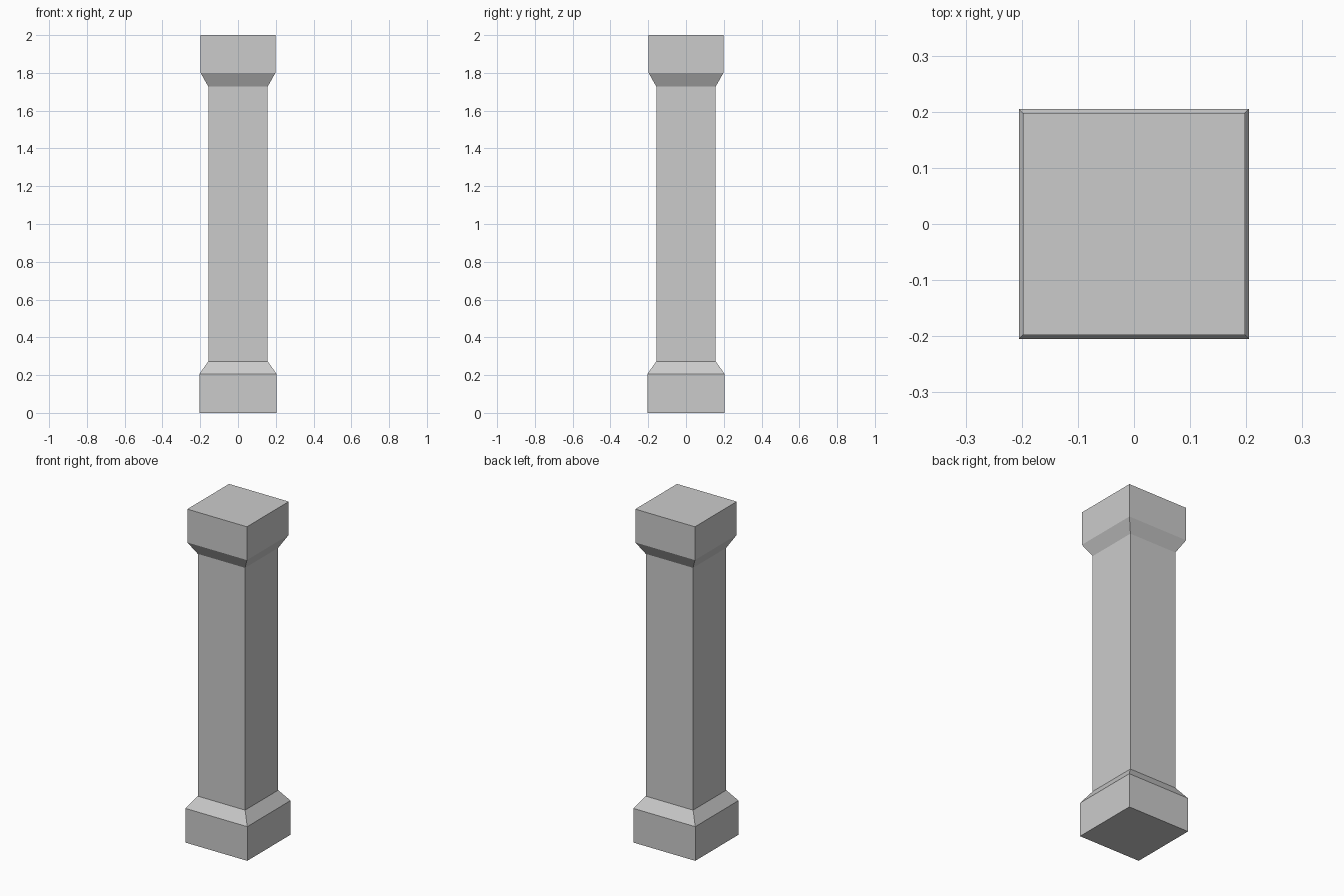
import bpy, bmesh

if "Cube" in bpy.data.objects:
    bpy.data.objects.remove(bpy.data.objects["Cube"])

# Pillar profile from bottom to top: (half width, height)
PROFILE = [
    (0.205, 0.0), (0.205, 0.205),      # base block
    (0.157, 0.273), (0.157, 1.727),    # shaft
    (0.198, 1.80), (0.198, 2.0),       # capital block
]


def square_loft(name, profile):
    """Stack square rings along z, bridge them and cap both ends."""
    bm = bmesh.new()
    corners = [(-1, -1), (1, -1), (1, 1), (-1, 1)]
    rings = [[bm.verts.new((x * w, y * w, z)) for x, y in corners]
             for w, z in profile]
    for low, high in zip(rings, rings[1:]):
        for i in range(4):
            j = (i + 1) % 4
            bm.faces.new((low[i], low[j], high[j], high[i]))
    bm.faces.new(rings[0][::-1])
    bm.faces.new(rings[-1])
    mesh = bpy.data.meshes.new(name)
    bm.to_mesh(mesh)
    bm.free()
    obj = bpy.data.objects.new(name, mesh)
    bpy.context.collection.objects.link(obj)
    return obj


# Square pillar with flared base and capital
square_loft("pillar", PROFILE)
